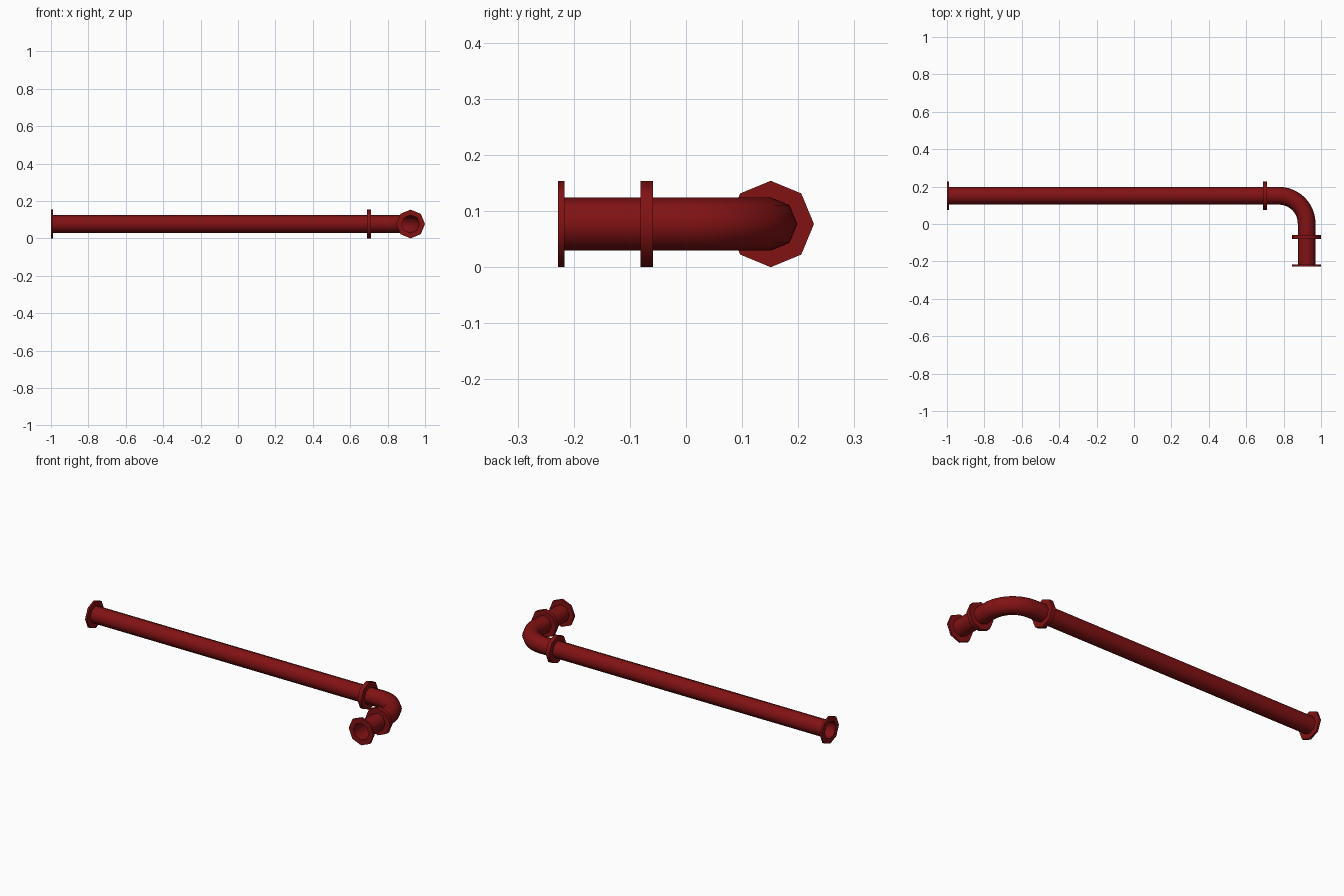
import bpy, bmesh, math
from mathutils import Vector

if "Cube" in bpy.data.objects:
    bpy.data.objects.remove(bpy.data.objects["Cube"])

SIDES = 8
PIPE_R, FLANGE_R, THICK = 0.0475, 0.077, 0.0112
CX, CY, CZ = 0.923, 0.151, 0.077       # short run x, long run y, axis height
JOINT_X, JOINT_Y = 0.70, -0.07         # where the elbow meets each run
BEND = 0.148

red = bpy.data.materials.new("dark red paint")
red.diffuse_color = (0.22, 0.006, 0.007, 1)
red.use_nodes = True
red.node_tree.nodes["Principled BSDF"].inputs["Base Color"].default_value = red.diffuse_color
UP = Vector((0, 0, 1))


def sweep(name, rings):
    """Skin octagonal rings given as (x, y, heading angle, radius)."""
    bm = bmesh.new()
    loops = []
    for x, y, heading, r in rings:
        side = UP.cross(Vector((math.cos(heading), math.sin(heading), 0)))
        loops.append([bm.verts.new(Vector((x, y, CZ)) + r * (
            side * math.cos(k * math.tau / SIDES) + UP * math.sin(k * math.tau / SIDES)))
            for k in range(SIDES)])
    for a, b in zip(loops, loops[1:]):
        for k in range(SIDES):
            n = (k + 1) % SIDES
            bm.faces.new((a[k], a[n], b[n], b[k]))
    mesh = bpy.data.meshes.new(name)
    bm.to_mesh(mesh)
    bm.free()
    mesh.materials.append(red)
    obj = bpy.data.objects.new(name, mesh)
    bpy.context.collection.objects.link(obj)
    bpy.context.view_layer.objects.active = obj
    obj.select_set(True)
    bpy.ops.object.shade_smooth_by_angle(angle=math.radians(50))
    obj.select_set(False)
    return obj


def flange(name, x, y, heading):
    """Octagonal collar starting at x, y and running along the heading."""
    x2, y2 = x + THICK * math.cos(heading), y + THICK * math.sin(heading)
    sweep(name, [(x, y, heading, PIPE_R), (x, y, heading, FLANGE_R),
                 (x2, y2, heading, FLANGE_R), (x2, y2, heading, PIPE_R)])


DOWN = -math.pi / 2
END_Y = -0.228

# Straight runs, open at the ends
sweep("long_pipe", [(-1, CY, 0, PIPE_R), (JOINT_X, CY, 0, PIPE_R)])
sweep("short_pipe", [(CX, JOINT_Y, DOWN, PIPE_R), (CX, END_Y, DOWN, PIPE_R)])

# Elbow: short straight, quarter bend, short straight
bend = []
for i in range(13):
    a = math.pi / 2 * i / 12
    bend.append((CX - BEND + BEND * math.sin(a), CY - BEND + BEND * math.cos(a), -a, PIPE_R))
sweep("elbow", [(JOINT_X, CY, 0, PIPE_R)] + bend + [(CX, JOINT_Y, DOWN, PIPE_R)])

# Flanges: single at the open ends, paired at the joints
flange("long_pipe_end_flange", -1, CY, 0)
flange("long_pipe_joint_flange", JOINT_X - THICK, CY, 0)
flange("elbow_inlet_flange", JOINT_X, CY, 0)
flange("elbow_outlet_flange", CX, JOINT_Y + THICK, DOWN)
flange("short_pipe_joint_flange", CX, JOINT_Y, DOWN)
flange("short_pipe_end_flange", CX, END_Y + THICK, DOWN)
